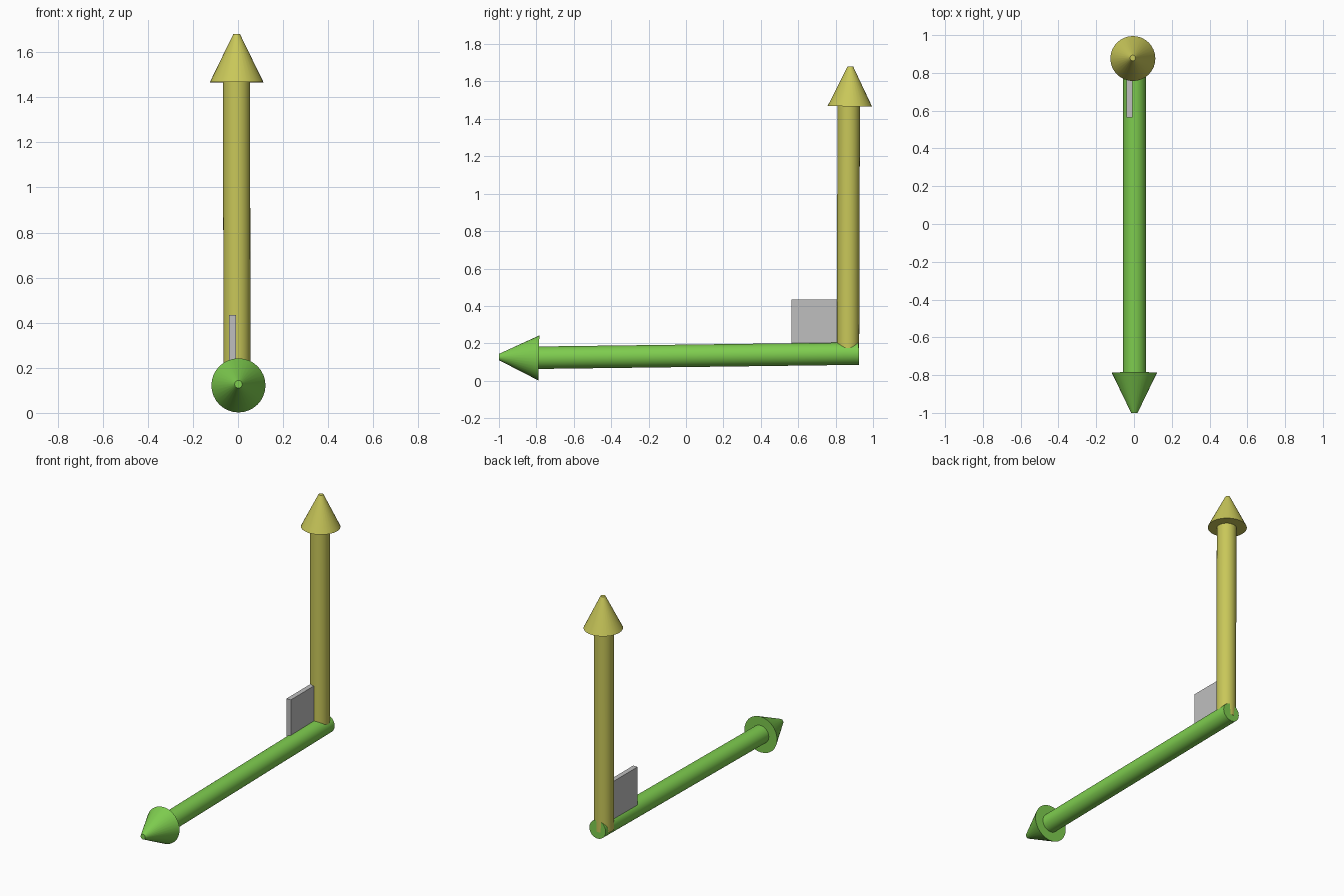
import bpy
import math
from mathutils import Vector

if "Cube" in bpy.data.objects:
    bpy.data.objects.remove(bpy.data.objects["Cube"])


def make_material(name, rgb):
    m = bpy.data.materials.new(name)
    m.use_nodes = True
    colour = (*rgb, 1.0)
    m.diffuse_color = colour
    bsdf = next(n for n in m.node_tree.nodes if n.type == "BSDF_PRINCIPLED")
    bsdf.inputs["Base Color"].default_value = colour
    return m


yellow = make_material("olive_yellow", (0.58, 0.57, 0.10))
green = make_material("leaf_green", (0.21, 0.61, 0.078))
grey = make_material("light_grey", (0.52, 0.52, 0.52))


def tapered(name, start, end, r1, r2, mat):
    """Capped cone or cylinder running from start to end."""
    start, end = Vector(start), Vector(end)
    axis = end - start
    bpy.ops.mesh.primitive_cone_add(vertices=32, radius1=r1, radius2=r2,
                                    depth=axis.length, location=(start + end) / 2)
    ob = bpy.context.object
    ob.name = name
    ob.rotation_euler = axis.to_track_quat("Z", "Y").to_euler()
    ob.data.materials.append(mat)
    bpy.ops.object.shade_smooth_by_angle(angle=math.radians(30))
    return ob


# Upright arrow
tapered("upright_shaft", (-0.005, 0.866, 0.13), (-0.006, 0.870, 1.47), 0.06, 0.06, yellow)
tapered("upright_head", (-0.006, 0.876, 1.467), (-0.006, 0.879, 1.68), 0.119, 0.015, yellow)

# Forward arrow, sloping down slightly towards the front
tapered("forward_shaft", (0.003, 0.924, 0.145), (0.003, -0.79, 0.123), 0.06, 0.06, green)
tapered("forward_head", (0.002, -0.787, 0.122), (0.002, -1.0, 0.127), 0.12, 0.017, green)

# Right-angle marker plate in the corner
bpy.ops.mesh.primitive_cube_add(size=1, location=(-0.024, 0.70, 0.305))
plate = bpy.context.object
plate.name = "corner_plate"
plate.scale = (0.032, 0.27, 0.26)
plate.data.materials.append(grey)
